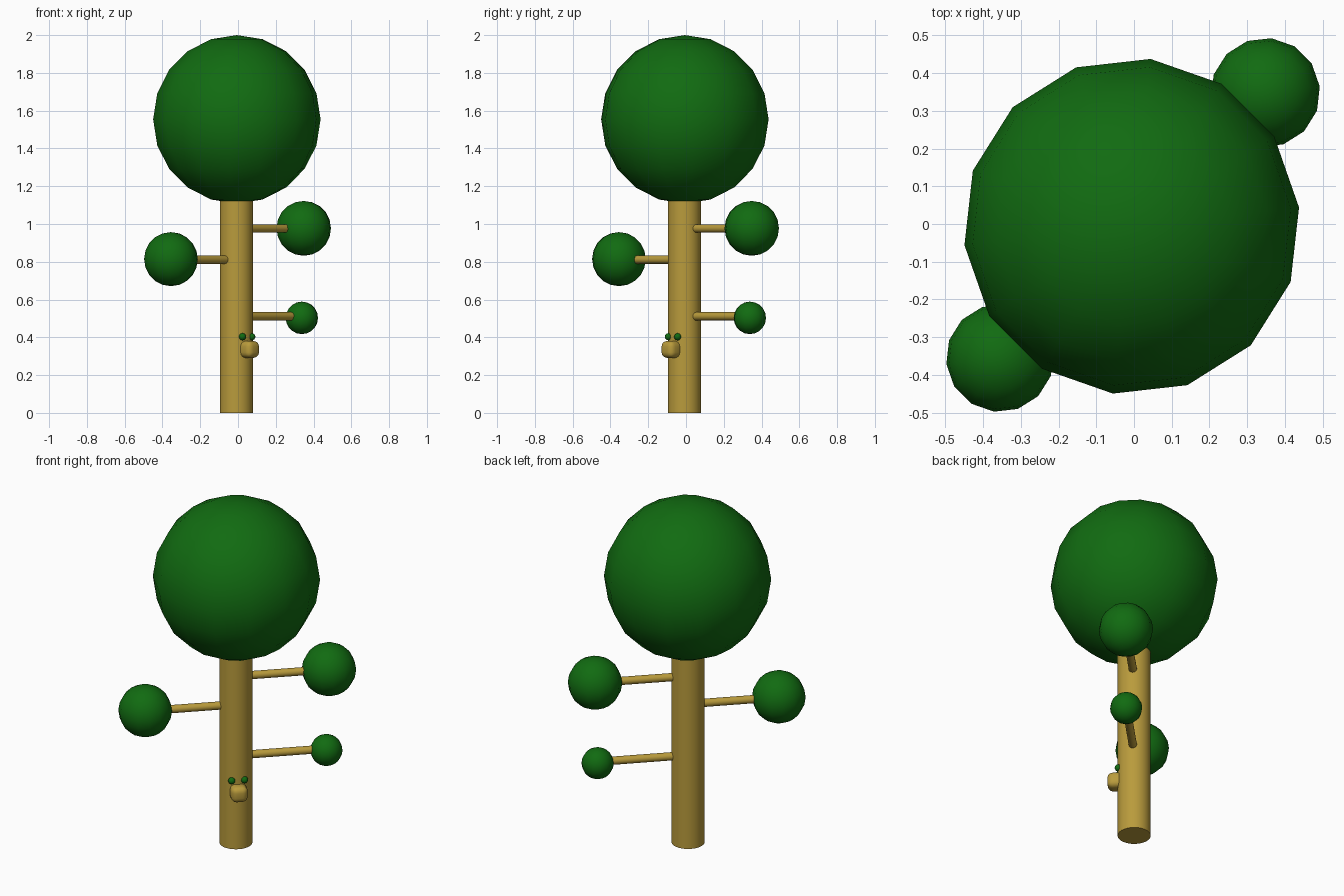
import bpy, math
from mathutils import Vector

if "Cube" in bpy.data.objects:
    bpy.data.objects.remove(bpy.data.objects["Cube"])


def material(name, rgb):
    m = bpy.data.materials.new(name)
    m.diffuse_color = (*rgb, 1)
    m.use_nodes = True
    m.node_tree.nodes["Principled BSDF"].inputs["Base Color"].default_value = m.diffuse_color
    return m


GREEN = material("leaf_green", (0.0056, 0.147, 0.0056))
WOOD = material("wood_tan", (0.485, 0.328, 0.045))
DIAG = math.radians(45)
AXIS = -0.008  # trunk centre in x and y


def finish(name, mat):
    ob = bpy.context.object
    ob.name = name
    ob.data.materials.append(mat)
    return ob


def ball(name, loc, r):
    bpy.ops.mesh.primitive_uv_sphere_add(segments=14, ring_count=10, radius=r,
                                         location=loc, rotation=(0, 0, DIAG))
    bpy.ops.object.shade_smooth()
    return finish(name, GREEN)


def rod(name, start, end, r, sides):
    a, b = Vector(start), Vector(end)
    d = b - a
    bpy.ops.mesh.primitive_cylinder_add(
        vertices=sides, radius=r, depth=d.length, location=(a + b) / 2,
        rotation=d.to_track_quat('Z', 'Y').to_euler())
    bpy.ops.object.shade_smooth_by_angle(angle=math.radians(40))
    return finish(name, WOOD)


# Trunk and main crown
rod("trunk", (AXIS, AXIS, 0), (AXIS, AXIS, 1.25), 0.088, 32)
ball("crown", (-0.006, -0.006, 1.554), 0.446)

# Side branches along the diagonal, each with a leaf ball: offset, height of branch, of ball, radius
for i, (p, zb, zl, r) in enumerate([(0.348, 0.976, 0.977, 0.145),
                                    (-0.355, 0.811, 0.814, 0.143),
                                    (0.338, 0.511, 0.503, 0.086)]):
    rod(f"branch_{i + 1}", (AXIS, AXIS, zb), (p, p, zb), 0.022, 16)
    ball(f"leaf_ball_{i + 1}", (p, p, zl), r)

# Rounded knob on the trunk, facing the front right corner
bpy.ops.mesh.primitive_cube_add(size=0.09, location=(0.060, -0.078, 0.336),
                                rotation=(0, 0, DIAG))
knob = finish("knob", WOOD)
bevel = knob.modifiers.new("rounding", 'BEVEL')
bevel.width = 0.03
bevel.segments = 4
bpy.ops.object.shade_smooth()

# Two small beads above the knob
for i, (x, y) in enumerate([(0.024, -0.093), (0.073, -0.044)]):
    ball(f"bead_{i + 1}", (x, y, 0.403), 0.019)
